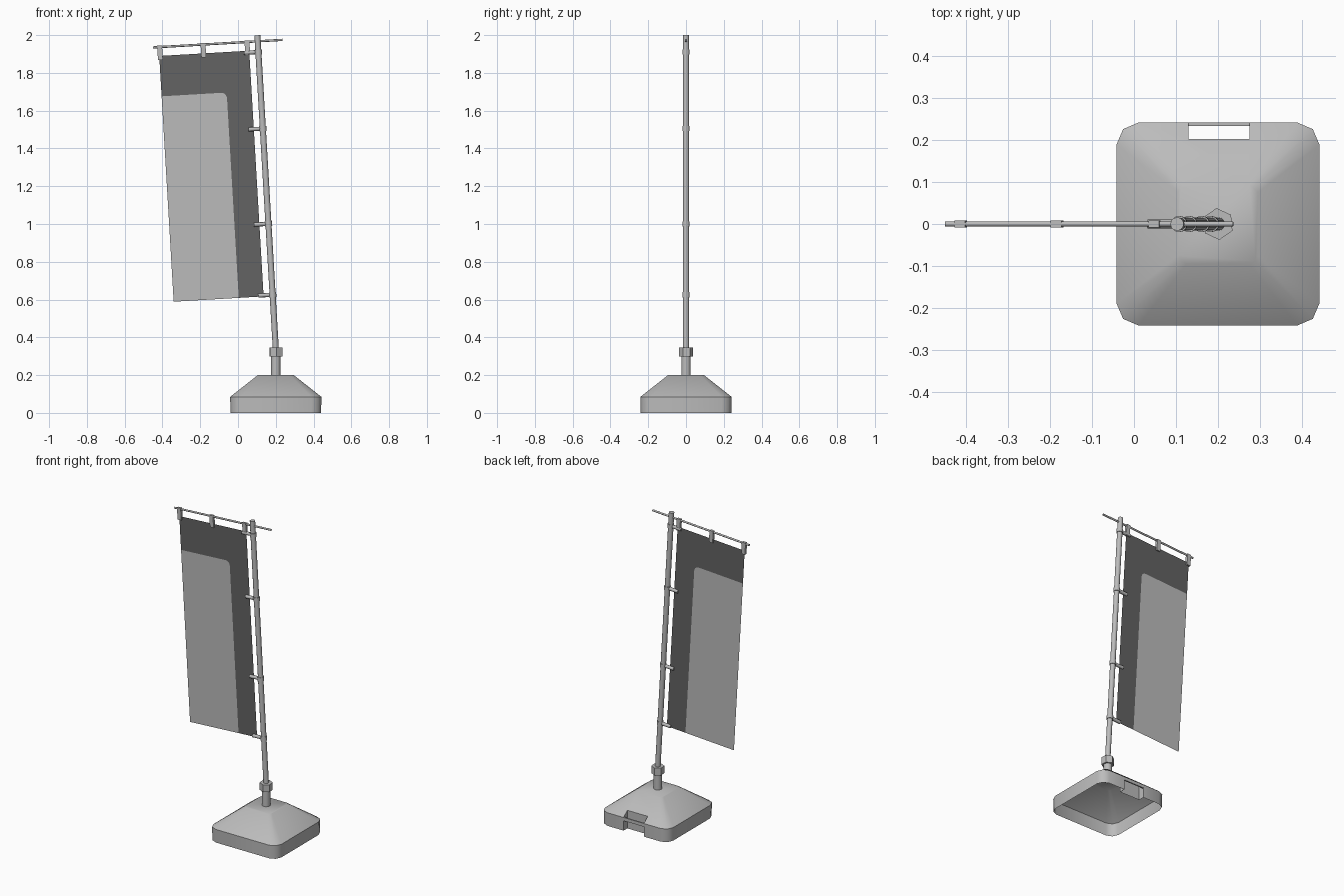
import bpy, bmesh, math
from mathutils import Vector, Matrix

if "Cube" in bpy.data.objects:
    bpy.data.objects.remove(bpy.data.objects["Cube"])

TILT = math.radians(3.36)
# Tilted frame of the leaning pole: local x across, local z along the pole
LEAN = Matrix.Translation((0.2, 0, 0.34)) @ Matrix.Rotation(-TILT, 4, 'Y')


def material(name, value):
    m = bpy.data.materials.new(name)
    m.diffuse_color = (value, value, value, 1)
    m.use_nodes = True
    m.node_tree.nodes["Principled BSDF"].inputs["Base Color"].default_value = m.diffuse_color
    return m


GREY = material("light_grey", 0.5)
DARK = material("dark_grey", 0.125)


def finish(name, bm, mats=(GREY,), matrix=None, angle=45):
    if matrix is not None:
        bm.transform(matrix)
    me = bpy.data.meshes.new(name)
    bm.to_mesh(me)
    bm.free()
    ob = bpy.data.objects.new(name, me)
    bpy.context.collection.objects.link(ob)
    for m in mats:
        me.materials.append(m)
    smooth(ob, angle)
    return ob


def smooth(ob, angle=45):
    bpy.ops.object.select_all(action='DESELECT')
    ob.select_set(True)
    bpy.context.view_layer.objects.active = ob
    bpy.ops.object.shade_smooth_by_angle(angle=math.radians(angle))


def tube(name, a, b, r, sides=12, matrix=None, angle=50, turn=0.0):
    """Capped cylinder from a to b."""
    a, b = Vector(a), Vector(b)
    d = b - a
    bm = bmesh.new()
    bmesh.ops.create_cone(bm, cap_ends=True, segments=sides, radius1=r, radius2=r, depth=d.length)
    bm.transform(Matrix.Translation((a + b) / 2) @ d.to_track_quat('Z', 'Y').to_matrix().to_4x4()
                 @ Matrix.Rotation(turn, 4, 'Z'))
    return finish(name, bm, matrix=matrix, angle=angle)


def box(name, lo, hi, matrix=None):
    lo, hi = Vector(lo), Vector(hi)
    bm = bmesh.new()
    bmesh.ops.create_cube(bm, size=1)
    bm.transform(Matrix.Translation((lo + hi) / 2) @ Matrix.Diagonal((*(hi - lo), 1)))
    return finish(name, bm, matrix=matrix, angle=30)


# Weighted base: rounded square rings, tapering to the top
def base_ring(bm, h, c, z):
    pts = []
    for k in range(4):
        rot = Matrix.Rotation(k * math.pi / 2, 3, 'Z')
        for x, y in ((h, h - c), (h - 0.3 * c, h - 0.3 * c), (h - c, h)):
            pts.append(bm.verts.new(rot @ Vector((x, y, 0)) + Vector((0.2, 0, z))))
    return pts


bm = bmesh.new()
rings = [base_ring(bm, *r) for r in ((0.24, 0.052, 0), (0.2415, 0.052, 0.085), (0.095, 0.02, 0.2))]
for lo, hi in zip(rings, rings[1:]):
    n = len(lo)
    for i in range(n):
        j = (i + 1) % n
        bm.faces.new((lo[i], lo[j], hi[j], hi[i]))
bm.faces.new(rings[-1])
bm.faces.new(rings[0][::-1])
base = finish("base", bm)

# Carrying slot cut through the back edge
cutter = box("slot_cutter", (0.13, 0.202, -0.1), (0.275, 0.35, 0.3))
cutter.hide_render = True
mod = base.modifiers.new("slot", 'BOOLEAN')
mod.operation = 'DIFFERENCE'
mod.solver = 'EXACT'
mod.object = cutter
bpy.context.view_layer.objects.active = base
bpy.ops.object.modifier_apply(modifier=mod.name)
bpy.data.objects.remove(cutter)

# Open underside of the hollow base
bm = bmesh.new()
bm.from_mesh(base.data)
bm.normal_update()
under = [f for f in bm.faces if f.normal.z < -0.9 and f.calc_center_median().z < 0.01]
bmesh.ops.delete(bm, geom=under, context='FACES')
bm.to_mesh(base.data)
bm.free()
smooth(base)

box("carry_handle", (0.128, 0.233, 0.064), (0.277, 0.2415, 0.085))

# Socket and locking collar
tube("socket", (0.2, 0, 0.19), (0.2, 0, 0.31), 0.025)
tube("collar", (0.2, 0, 0.298), (0.2, 0, 0.345), 0.038, sides=6, angle=30, turn=math.radians(5))

# Leaning pole and the rod across its top
tube("pole", (0, 0, -0.03), (0, 0, 1.662), 0.016, matrix=LEAN)
tube("top_rod", (-0.555, 0, 1.63), (0.132, 0, 1.63), 0.006, sides=8, matrix=LEAN)

# Clips holding the flag to the pole
for i, t in enumerate((0.286, 0.662, 1.167, 1.573)):
    tube(f"pole_ring_{i}", (0, 0, t - 0.013), (0, 0, t + 0.013), 0.0195, matrix=LEAN)
    tube(f"pole_clip_{i}", (-0.076, 0, t), (-0.01, 0, t), 0.011, sides=8, matrix=LEAN)

# Clips hanging the flag from the rod
for i, s in enumerate((-0.52, -0.29, -0.057)):
    box(f"rod_clip_{i}", (s - 0.013, -0.008, 1.562), (s + 0.013, 0.008, 1.638), LEAN)

# Flag cloth: light panel with one rounded corner, dark border on two sides
L, R, B, T = -0.525, -0.048, 0.28, 1.583
PR, PT, RAD = -0.18, 1.369, 0.03
bm = bmesh.new()


def point(s, t):
    return bm.verts.new((s, 0, t))


arc = []
for k in range(6):
    a = k * math.pi / 10
    arc.append(point(PR - RAD + RAD * math.cos(a), PT - RAD + RAD * math.sin(a)))
bl, bm_, br = point(L, B), point(PR, B), point(R, B)
tr, tl, ml = point(R, T), point(L, T), point(L, PT)
bm.faces.new([bl, bm_] + arc + [ml])
mid = len(arc) // 2
side = bm.faces.new([bm_, br, tr] + arc[mid::-1])
top = bm.faces.new([tr, tl, ml] + arc[:mid - 1:-1])
side.material_index = top.material_index = 1
finish("flag", bm, mats=(GREY, DARK), matrix=LEAN)
